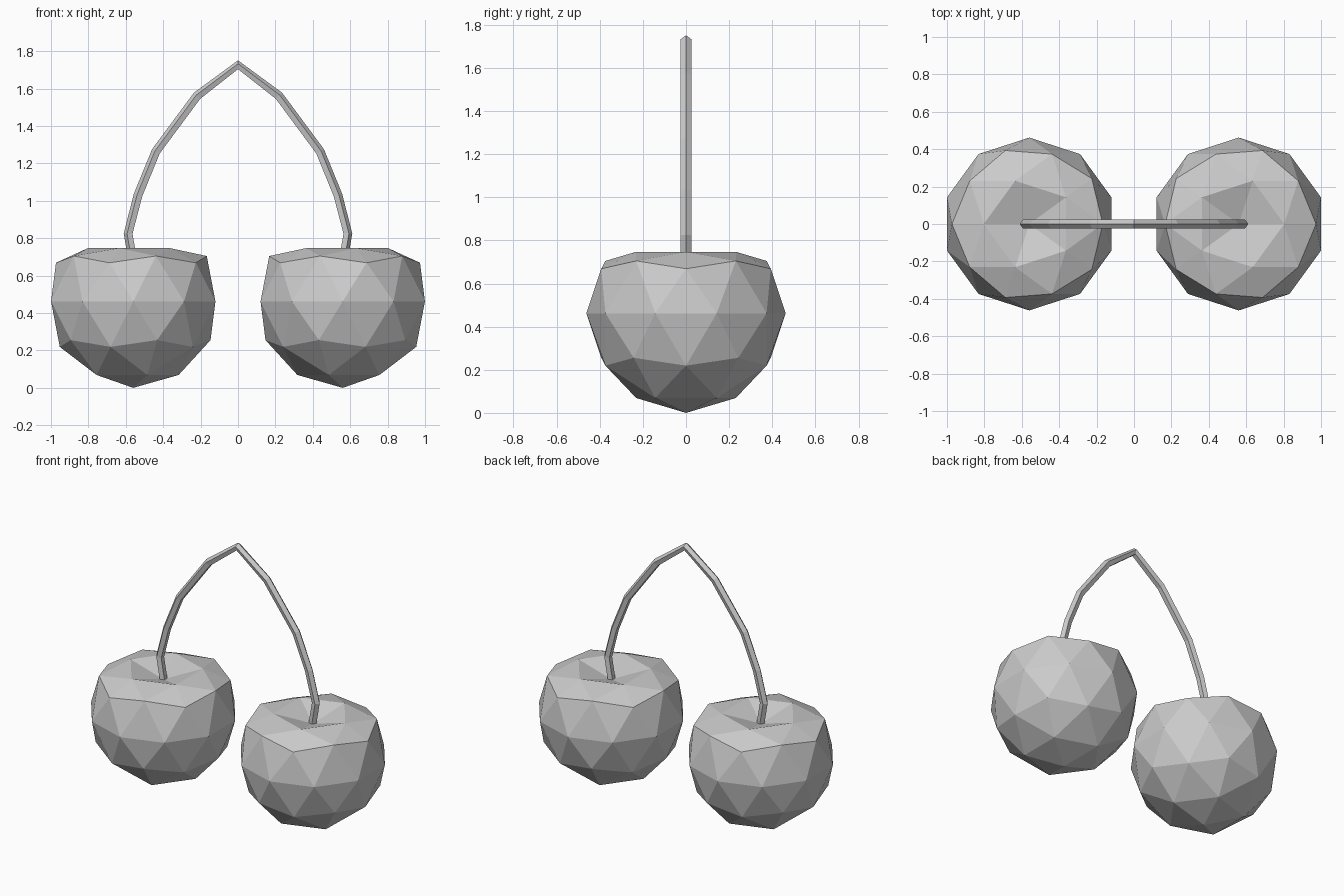
import bpy, bmesh
from math import sin, cos, tau
from mathutils import Vector

if "Cube" in bpy.data.objects:
    bpy.data.objects.remove(bpy.data.objects["Cube"])

R, CX, CZ = 0.462, 0.56, 0.465


def finish(name, bm):
    bmesh.ops.recalc_face_normals(bm, faces=bm.faces)
    mesh = bpy.data.meshes.new(name)
    bm.to_mesh(mesh)
    bm.free()
    obj = bpy.data.objects.new(name, mesh)
    bpy.context.collection.objects.link(obj)
    return obj


# Cherries: low-poly spheres with a flattened, dented top, mirrored across x
bm = bmesh.new()
bmesh.ops.create_icosphere(bm, subdivisions=2, radius=R)
for v in bm.verts:
    if v.co.z > 0.95 * R:
        v.co.z = 0.68 - CZ          # dent
    elif v.co.z > 0.8 * R:
        v.co.z = 0.75 - CZ          # rim
    v.co += Vector((CX, 0, CZ))
bm.verts.ensure_lookup_table()
low = min(v.co.z for v in bm.verts)
bmesh.ops.translate(bm, verts=bm.verts, vec=(0, 0, -low))
cherries = finish("cherries", bm)
mirror = cherries.modifiers.new("mirror", 'MIRROR')
mirror.use_mirror_merge = False

# Stem: five-sided tube swept along a symmetric arch
half = [(0.555, 0.65), (0.585, 0.825), (0.532, 1.03), (0.437, 1.263), (0.217, 1.56)]
path = [Vector((-x, 0, z)) for x, z in half] + [Vector((0, 0, 1.725))]
path += [Vector((x, 0, z)) for x, z in reversed(half)]
SIDES, r = 5, 0.026
bm = bmesh.new()
rings = []
for i, p in enumerate(path):
    a, b = path[max(i - 1, 0)], path[min(i + 1, len(path) - 1)]
    into = (p - a).normalized() if i else Vector()
    out = (b - p).normalized() if i < len(path) - 1 else Vector()
    t = (into + out).normalized()
    n = Vector((-t.z, 0, t.x))      # outward side of the arch
    rings.append([bm.verts.new(p + r * (n * cos(tau * k / SIDES)
                                        + Vector((0, 1, 0)) * sin(tau * k / SIDES)))
                  for k in range(SIDES)])
for A, B in zip(rings, rings[1:]):
    for k in range(SIDES):
        j = (k + 1) % SIDES
        bm.faces.new((A[k], A[j], B[j], B[k]))
bm.faces.new(rings[0])
bm.faces.new(rings[-1])
finish("stem", bm)
